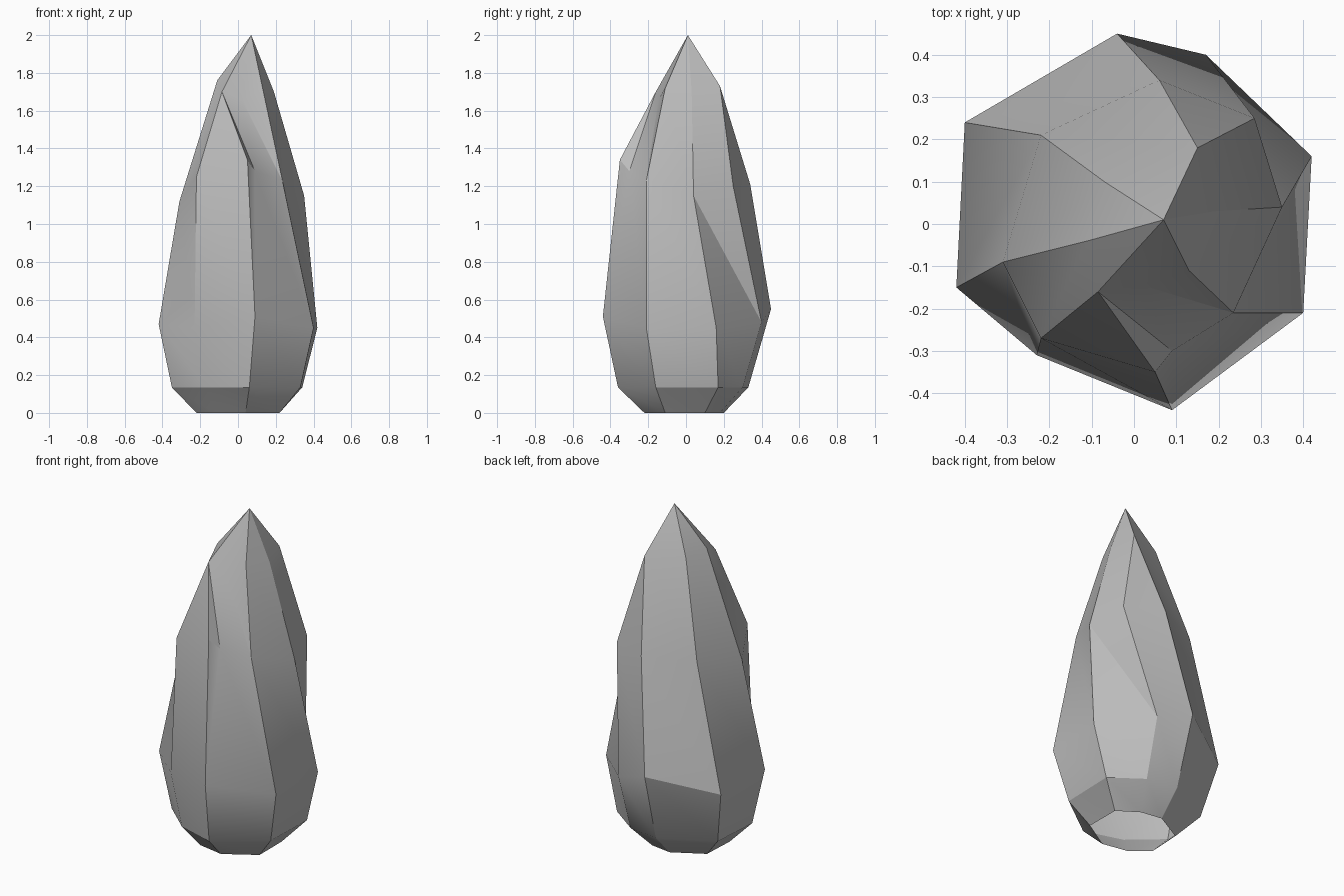
import bpy, bmesh, math
from mathutils import Vector

# Remove the default cube only
cube = bpy.data.objects.get("Cube")
if cube:
    bpy.data.objects.remove(cube, do_unlink=True)


def make_material(name, value):
    material = bpy.data.materials.new(name)
    material.use_nodes = True
    colour = (value, value, value, 1.0)
    material.diffuse_color = colour
    shader = material.node_tree.nodes["Principled BSDF"]
    shader.inputs["Base Color"].default_value = colour
    return material


FOOT_HEIGHT = 0.135
TIP = Vector((0.07, 0.01, 2))


def spine(foot, collar, belly, shoulder, crown):
    """One petal edge running from the open base up to the shared tip."""
    return [Vector((*foot, 0)), Vector((*collar, FOOT_HEIGHT)),
            Vector(belly), Vector(shoulder), Vector(crown), TIP]


# Petal edges, counter-clockwise seen from above
crown_back = (0.15, 0.18, 1.73)
crown_front = (-0.085, -0.16, 1.7)
belly_front = (0.09, -0.44, 0.51)

right_spine = spine((0.22, 0.1), (0.34, 0.17),
                    (0.42, 0.16, 0.45), (0.35, 0.04, 1.15), (0.19, 0.03, 1.7))
back_right_spine = spine((0.1, 0.18), (0.16, 0.3),
                         (0.17, 0.4, 0.48), (0.285, 0.25, 1.2), crown_back)
back_spine = spine((-0.03, 0.2), (-0.03, 0.33),
                   (-0.04, 0.45, 0.55), (0.06, 0.34, 1.21), crown_back)
back_left_spine = spine((-0.21, 0.1), (-0.33, 0.17),
                        (-0.4, 0.24, 0.46), (-0.22, 0.21, 1.2), (-0.07, 0.1, 1.74))
left_spine = spine((-0.22, -0.1), (-0.35, -0.13),
                   (-0.42, -0.15, 0.47), (-0.31, -0.09, 1.12), (-0.11, -0.04, 1.76))
front_left_spine = spine((-0.12, -0.19), (-0.17, -0.29),
                         (-0.23, -0.31, 0.45), (-0.22, -0.27, 1.25), crown_front)
front_spine = spine((0.04, -0.22), (0.06, -0.36),
                    belly_front, (0.05, -0.35, 1.34), crown_front)
tucked_spine = spine((0.04, -0.22), (0.06, -0.36),
                     belly_front, (0.09, -0.3, 1.28), (0.02, -0.145, 1.66))
front_right_spine = spine((0.22, -0.11), (0.33, -0.16),
                          (0.4, -0.21, 0.45), (0.235, -0.21, 1.23), (0.13, -0.11, 1.72))

spines = [right_spine, back_right_spine, back_spine, back_left_spine, left_spine,
          front_left_spine, front_spine, tucked_spine, front_right_spine]

# Skin neighbouring edges with twisted triangle pairs; shared points are welded
bm = bmesh.new()
columns = [[bm.verts.new(point) for point in edge] for edge in spines]
for near, far in zip(columns, columns[1:] + columns[:1]):
    for level in range(len(near) - 1):
        bm.faces.new((near[level], far[level], near[level + 1]))
        bm.faces.new((far[level], far[level + 1], near[level + 1]))
bmesh.ops.remove_doubles(bm, verts=bm.verts, dist=0.0005)
bmesh.ops.dissolve_degenerate(bm, edges=bm.edges, dist=0.0005)
bmesh.ops.recalc_face_normals(bm, faces=bm.faces)

mesh = bpy.data.meshes.new("petal_shell")
bm.to_mesh(mesh)
bm.free()
bud = bpy.data.objects.new("closed_bud", mesh)
bpy.context.collection.objects.link(bud)
mesh.materials.append(make_material("stone_grey", 0.5))

# Soft petal surfaces with crisp petal edges
bpy.ops.object.select_all(action="DESELECT")
bud.select_set(True)
bpy.context.view_layer.objects.active = bud
bpy.ops.object.shade_smooth_by_angle(angle=math.radians(28))
